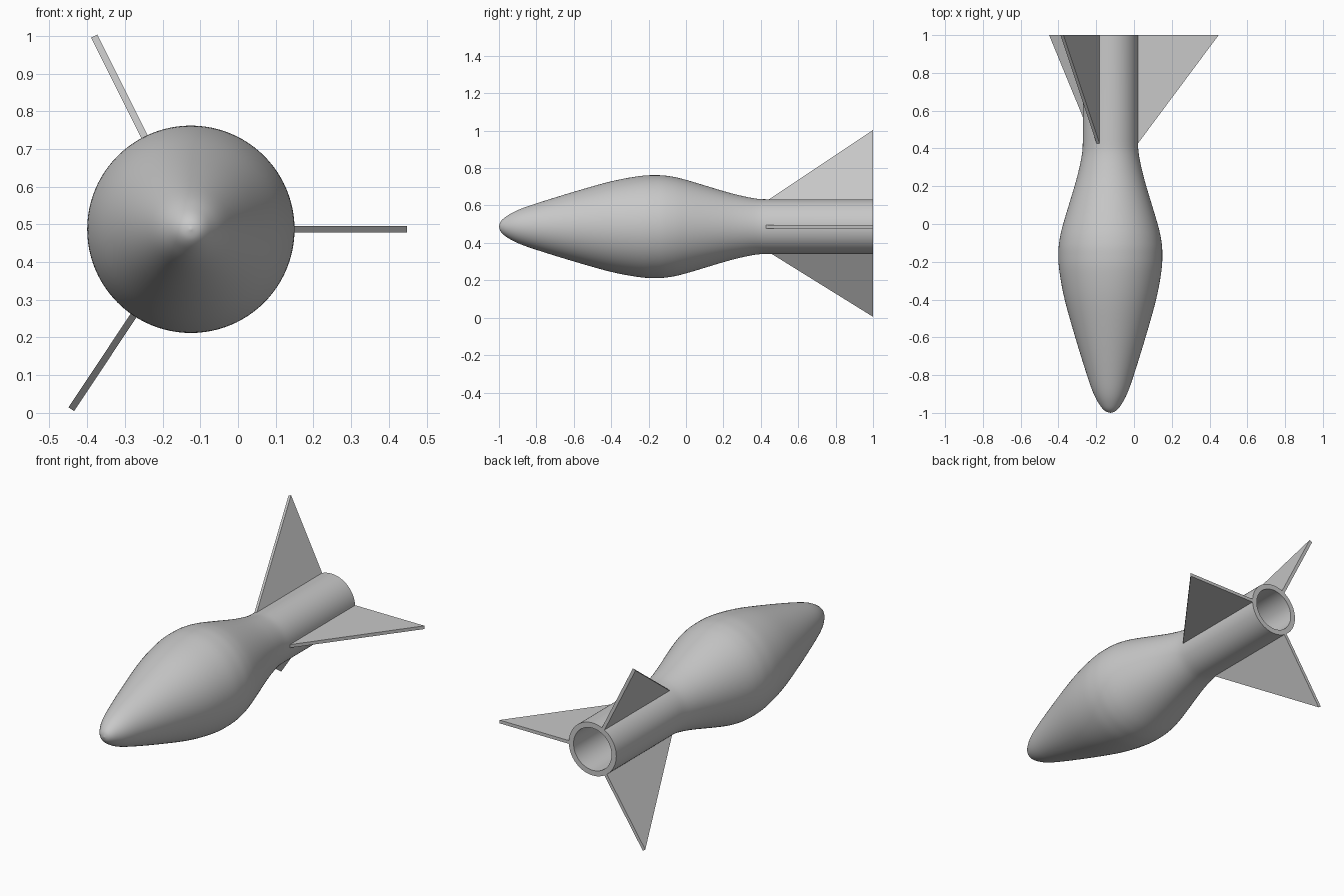
import bpy, bmesh, math
from mathutils import Matrix, Vector

cube = bpy.data.objects.get("Cube")
if cube:
    bpy.data.objects.remove(cube, do_unlink=True)

AXIS = Vector((-0.125, 0, 0.487))   # centre line of the body, running along y
TUBE_R, BORE_R, TAIL = 0.146, 0.117, 1.0
SEGMENTS = 96

grey = bpy.data.materials.new("plain grey")
grey.use_nodes = True
grey.diffuse_color = (0.58, 0.58, 0.58, 1)
grey.node_tree.nodes["Principled BSDF"].inputs["Base Color"].default_value = grey.diffuse_color


def add_object(name, bm):
    bmesh.ops.recalc_face_normals(bm, faces=bm.faces[:])
    mesh = bpy.data.meshes.new(name)
    bm.to_mesh(mesh)
    bm.free()
    mesh.materials.append(grey)
    obj = bpy.data.objects.new(name, mesh)
    bpy.context.collection.objects.link(obj)
    obj.location = AXIS
    return obj


def smooth_curve(points, steps=5):
    """Catmull-Rom curve through (radius, y) points."""
    pts = [Vector(p) for p in points]
    pts = [pts[0]] + pts + [pts[-1]]
    out = []
    for a, b, c, d in zip(pts, pts[1:], pts[2:], pts[3:]):
        for i in range(steps):
            t = i / steps
            out.append(0.5 * (2 * b + (c - a) * t + (2 * a - 5 * b + 4 * c - d) * t**2
                              + (3 * b - a - 3 * c + d) * t**3))
    return out + [pts[-1]]


# Body: turned profile from nose to tail, then back inside the hollow tube
outline = smooth_curve([
    (0, -1), (0.028, -0.99), (0.055, -0.96), (0.088, -0.9), (0.124, -0.8),
    (0.186, -0.6), (0.242, -0.4), (0.27, -0.25), (0.275, -0.16), (0.27, -0.09),
    (0.25, 0), (0.19, 0.2), (0.164, 0.3), (0.149, 0.38), (TUBE_R, 0.44)])
profile = [(p.x, p.y) for p in outline]
profile += [(TUBE_R, TAIL), (BORE_R, TAIL), (BORE_R, 0), (0, 0)]

bm = bmesh.new()
verts = [bm.verts.new((r, y, 0)) for r, y in profile]
edges = [bm.edges.new(pair) for pair in zip(verts, verts[1:])]
bmesh.ops.spin(bm, geom=verts + edges, cent=(0, 0, 0), axis=(0, 1, 0),
               angle=math.tau, steps=SEGMENTS, use_duplicate=False)
bmesh.ops.remove_doubles(bm, verts=bm.verts[:], dist=0.0001)
body = add_object("rocket_body", bm)
bpy.context.view_layer.objects.active = body
body.select_set(True)
bpy.ops.object.shade_smooth_by_angle(angle=math.radians(35))
body.select_set(False)

# Fins: thin swept triangles rooted inside the tube wall
FIN_SPAN, FIN_THICK, ROOT_R = 0.573, 0.018, 0.135
for name, angle in (("left_fin", 0), ("upper_fin", 116.6), ("lower_fin", 236.4)):
    bm = bmesh.new()
    shape = [(ROOT_R, 0.412), (FIN_SPAN, TAIL), (ROOT_R, TAIL)]
    face = bm.faces.new([bm.verts.new((r, y, -FIN_THICK / 2)) for r, y in shape])
    grown = bmesh.ops.extrude_face_region(bm, geom=[face])["geom"]
    bmesh.ops.translate(bm, vec=(0, 0, FIN_THICK),
                        verts=[v for v in grown if isinstance(v, bmesh.types.BMVert)])
    bmesh.ops.rotate(bm, cent=(0, 0, 0), verts=bm.verts[:],
                     matrix=Matrix.Rotation(math.radians(-angle), 3, 'Y'))
    add_object(name, bm)
